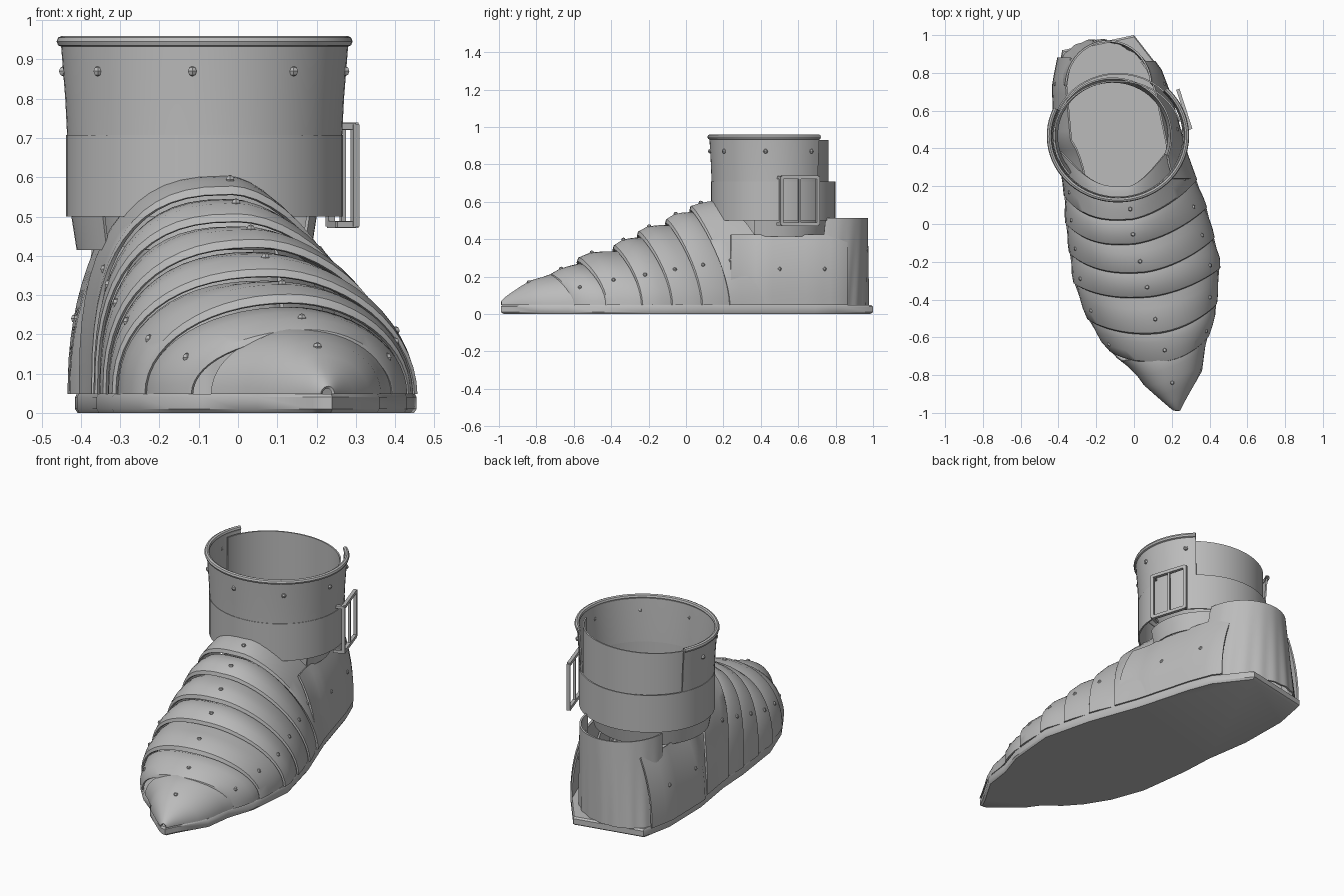
import bpy, bmesh, math
from mathutils import Vector

if "Cube" in bpy.data.objects:
    bpy.data.objects.remove(bpy.data.objects["Cube"])

steel = bpy.data.materials.new("grey steel")
steel.diffuse_color = (0.5, 0.5, 0.5, 1)
steel.use_nodes = True
steel.node_tree.nodes["Principled BSDF"].inputs["Base Color"].default_value = steel.diffuse_color


def add(name, verts, faces, thick=0.0):
    me = bpy.data.meshes.new(name)
    me.from_pydata([tuple(v) for v in verts], [], faces)
    bm = bmesh.new()
    bm.from_mesh(me)
    bmesh.ops.remove_doubles(bm, verts=bm.verts, dist=1e-5)
    bmesh.ops.recalc_face_normals(bm, faces=bm.faces)
    bm.to_mesh(me)
    bm.free()
    me.materials.append(steel)
    ob = bpy.data.objects.new(name, me)
    bpy.context.collection.objects.link(ob)
    if thick:
        m = ob.modifiers.new("thickness", 'SOLIDIFY')
        m.thickness = thick
        m.offset = 0
    return ob


def sheet(name, rows, thick=0.0, closed=False):
    """Skin a grid of points; closed joins the ends of every row."""
    n = len(rows[0])
    faces = []
    for i in range(len(rows) - 1):
        for j in range(n if closed else n - 1):
            k = (j + 1) % n
            faces.append((i*n + j, i*n + k, (i+1)*n + k, (i+1)*n + j))
    return add(name, [p for r in rows for p in r], faces, thick)


def lerp(table, v):
    if v <= table[0][0]:
        return table[0][1]
    for (a, p), (b, q) in zip(table, table[1:]):
        if v <= b:
            return p + (q - p) * (v - a) / (b - a)
    return table[-1][1]


# Plan outline of the foot as (y, x) on each side
LEFT = [(-.99, .22), (-.97, .19), (-.85, .05), (-.78, .0), (-.71, -.09), (-.62, -.17), (-.49, -.25),
        (-.3, -.32), (0, -.36), (.19, -.37), (.45, -.41), (.74, -.415), (.92, -.38)]
RIGHT = [(-.99, .24), (-.93, .27), (-.78, .36), (-.63, .38), (-.48, .43), (-.2, .455), (.08, .385),
         (.37, .28), (.69, .19), (.82, .14), (1.0, 0)]
HEIGHT = [(-.99, .06), (-.96, .09), (-.83, .175), (-.72, .205), (-.66, .235), (-.57, .295), (-.38, .36),
          (-.25, .435), (-.1, .50), (.03, .57), (.15, .605), (.26, .59)]
PEAK = [(-.99, .23), (-.72, .18), (-.57, .13), (-.38, .08), (-.25, .05), (-.1, 0), (.17, -.03)]

# Sole: slab with a softened rim
outline = [(x, y) for y, x in LEFT] + [(x, y) for y, x in reversed(RIGHT)]
rows = []
for z, s in ((0, .985), (.01, 1), (.04, 1), (.048, .99)):
    rows.append([(x*s, y*s, z) for x, y in outline])
sole = sheet("sole", rows, closed=True)
bm = bmesh.new()
bm.from_mesh(sole.data)
bmesh.ops.holes_fill(bm, edges=[e for e in bm.edges if e.is_boundary])
bmesh.ops.recalc_face_normals(bm, faces=bm.faces)
bm.to_mesh(sole.data)
bm.free()


def arch(y, t, lean, skew, k=1.0, dh=0.0, bow=1.8):
    """Point on the foot surface; t runs 0 (right) to pi (left)."""
    c, s = math.cos(t), max(0, math.sin(t))
    big = min(1, max(0, (y + .6) / .6))
    right = c >= 0
    e = 2 / ((2 - .25*big) if right else (2 + .7*big))
    px = lerp(PEAK, y)
    side = lerp(RIGHT, y + lean + skew) if right else lerp(LEFT, y + lean - skew)
    x = px + (side - px) * k * abs(c) ** e
    z = .048 + (lerp(HEIGHT, y) + dh - .048) * s ** e
    return Vector((x, y + lean * (1 - s ** bow) + skew * c, z))


ANG = [math.pi * i / 28 for i in range(29)]


def rivet(p, r=.012):
    bpy.ops.mesh.primitive_uv_sphere_add(segments=6, ring_count=4, radius=r, location=p)
    ob = bpy.context.object
    ob.name = "rivet"
    ob.data.materials.append(steel)


# Pointed toe cap, its rear edge slanting back on the right
rows = []
for i, y in enumerate((-.985, -.965, -.93, -.88, -.82, -.76, -.70, -.66)):
    rows.append([arch(y, t, .005*i, .014*i, .97, -.03 if i == 7 else 0) for t in ANG])
sheet("toe_cap", rows, .008)
rivet(arch(-.84, math.pi/2, 0, 0))

# Overlapping foot lames, each front edge riding over the lame ahead
EDGES = [-.72, -.57, -.38, -.25, -.10, .03, .17]
LEAN = [.09, .11, .11, .14, .15, .17, .22]
for i in range(6):
    rows = []
    a, b = EDGES[i], EDGES[i+1]
    for f, k, dh in ((-.03, .985, -.012), (0, 1, .004), (.3, 1.0, .008), (.65, .985, -.008), (1, .96, -.03), (1.2, .93, -.05)):
        bow = 1.8
        if i == 5:
            k, dh = 1, min(dh, .004) if f < .5 else 0
            bow = 1.8 + .8 * max(f, 0)
        y = a + (b - a) * f
        lean = LEAN[i] + (LEAN[i+1] - LEAN[i]) * f
        rows.append([arch(y, t, lean, .04, k, dh, bow) for t in ANG])
    sheet("foot_lame", rows, .01)
    for t in (.16, .5, .84):
        rivet(arch(a + (b - a)*.35, math.pi * t, LEAN[i], .04, 1, .01))

# Heel side plates, leaning in more towards the instep
for name, table, sign, y0, y1 in (("left_side_plate", LEFT, 1, .2, .88), ("right_side_plate", RIGHT, -1, .24, .86)):
    def plate(y, f):
        tuck = .015 * max(0, min(1, (.42 - y) / .1))
        lean = .07 + .035 * max(0, (.74 - y) / .5)
        out = .014 if sign > 0 and y > .4 else 0
        return lerp(table, y) + sign * (lean * f**2.3 + tuck - out)
    ys = [y0 + (y1 - y0) * i / 14 for i in range(15)]
    sheet(name, [[(plate(y, j/8), y, .048 + .375*j/8) for y in ys] for j in range(9)], .01)
    for y in (.5, .74):
        rivet((plate(y, .5), y, .24))

# Heel cup, flared and fluted towards the sole, open to the front
rows = []
for j in range(7):
    f = j / 6
    row = []
    for i in range(61):
        t = math.radians(4 + 182 * i / 60)
        flute = 1 + .012 * (1 - f) * math.cos(i * math.pi / 3)
        c, s = math.cos(t), max(0, math.sin(t))
        wide = .265 - .04 * f
        row.append((-.135 + wide*flute*c, .73 + .238*flute*s - .05*(1 - f)*c, .048 + .465*f))
    rows.append(row)
sheet("heel_cup", rows, .01)

# Ankle cuff
CX, CY = -.085, .467


def ring(deg, rx, ry, z, cx=CX):
    a = math.radians(deg)
    return Vector((cx + rx*math.cos(a), CY + ry*math.sin(a), z))


def arc(name, d0, d1, levels, cx=CX, n=48):
    rows = [[ring(d0 + (d1-d0)*i/n, rx, ry, z, cx) for i in range(n+1)] for z, rx, ry in levels]
    return sheet(name, rows, .008)


arc("ankle_band", 0, 360, [(.5, .349, .329), (.708, .349, .329)])
arc("lower_collar", -20, 222, [(.415, .295, .285), (.51, .31, .305)], -.112)
arc("upper_cuff", -205, 46, [(.70, .346, .326), (.8, .351, .33), (.94, .362, .338)])
arc("back_plate", 15, 172, [(.64, .338, .29), (.93, .338, .29)])

# Rolled rim along the upper cuff
rows = []
for i in range(49):
    d = -205 + 251*i/48
    rows.append([ring(d, .364 + .013*math.cos(q), .340 + .013*math.cos(q), .946 + .014*math.sin(q))
                 for q in [math.tau*m/8 for m in range(8)]])
sheet("cuff_rim", rows, closed=True)

for k in range(-2, 4):
    rivet(ring(-95 + 44*k, .36, .338, .87), .013)


# Buckle: rectangular frame, centre tongue and two mounting lugs
def bar(name, a, b, w=.018):
    a, b = Vector(a), Vector(b)
    d = (b - a).normalized()
    up = Vector((0, 0, 1)) if abs(d.z) < .9 else Vector((.9, .42, 0))
    u = d.cross(up).normalized() * w/2
    v = d.cross(u).normalized() * w/2
    vs = [p + s for p in (a, b) for s in (u+v, u-v, -u-v, -u+v)]
    add(name, vs, [(0, 1, 2, 3), (7, 6, 5, 4)] + [(i, (i+1) % 4, (i+1) % 4 + 4, i+4) for i in range(4)])


F, B = (.298, .51), (.235, .705)
M = ((F[0] + B[0])/2, (F[1] + B[1])/2)
for x, y in (F, B):
    bar("buckle_post", (x, y, .475), (x, y, .735))
bar("buckle_tongue", (*M, .475), (*M, .73), .012)
for z in (.48, .73):
    bar("buckle_bar", (*F, z), (*B, z))
    bar("buckle_lug", (F[0], F[1], z), (.25, .49, z), .016)

# Bake thickness and shade
bpy.ops.object.select_all(action='SELECT')
bpy.context.view_layer.objects.active = sole
bpy.ops.object.convert(target='MESH')
bpy.ops.object.shade_smooth_by_angle(angle=math.radians(35))
